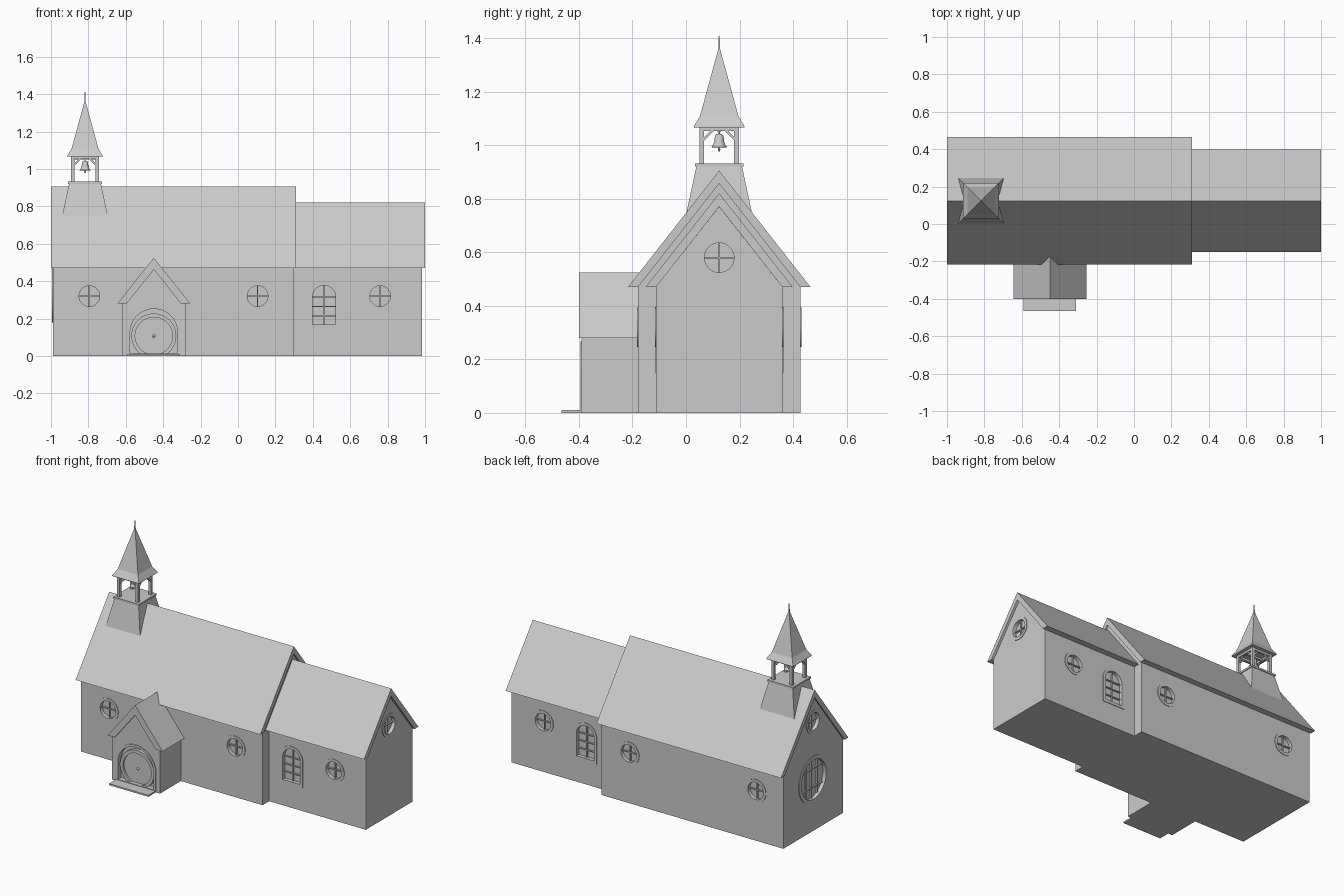
import bpy, bmesh, math
from mathutils import Matrix, Vector

if "Cube" in bpy.data.objects:
    bpy.data.objects.remove(bpy.data.objects["Cube"])

stone = bpy.data.materials.new("plain_grey")
stone.diffuse_color = (0.6, 0.6, 0.6, 1)
stone.use_nodes = True
stone.node_tree.nodes["Principled BSDF"].inputs["Base Color"].default_value = stone.diffuse_color
YC = 0.124          # ridge line of the church
TX = -0.818         # tower centre
PX = -0.45          # porch centre
DIRS = {'front': ((1, 0, 0), (0, -1, 0)), 'back': ((-1, 0, 0), (0, 1, 0)),
        'right': ((0, 1, 0), (1, 0, 0)), 'left': ((0, -1, 0), (-1, 0, 0))}


def frame(side, x, y, z):
    """Local u across, v up, w outward from a wall."""
    u, w = (Vector(d) for d in DIRS[side])
    m = Matrix((u, Vector((0, 0, 1)), w)).transposed().to_4x4()
    m.translation = (x, y, z)
    return m


def finish(name, bm, smooth=False):
    bmesh.ops.recalc_face_normals(bm, faces=bm.faces)
    me = bpy.data.meshes.new(name)
    bm.to_mesh(me)
    bm.free()
    me.materials.append(stone)
    ob = bpy.data.objects.new(name, me)
    bpy.context.collection.objects.link(ob)
    if smooth:
        bpy.ops.object.select_all(action='DESELECT')
        ob.select_set(True)
        bpy.context.view_layer.objects.active = ob
        bpy.ops.object.shade_smooth_by_angle(angle=math.radians(35))
    return ob


def loft(bm, loops, cap=True, closed=False):
    rings = [[bm.verts.new(p) for p in lp] for lp in loops]
    n = len(rings[0])
    for a, b in zip(rings, rings[1:] + (rings[:1] if closed else [])):
        for i in range(n):
            j = (i + 1) % n
            bm.faces.new((a[i], a[j], b[j], b[i]))
    if cap and not closed:
        bm.faces.new(rings[0][::-1])
        bm.faces.new(rings[-1])


def at(m, pts, w):
    return [m @ Vector((u, v, w)) for u, v in pts]


def prism(bm, m, pts, w0, w1):
    loft(bm, [at(m, pts, w0), at(m, pts, w1)])


def solid(name, m, pts, w0, w1, smooth=False):
    bm = bmesh.new()
    prism(bm, m, pts, w0, w1)
    return finish(name, bm, smooth)


def ring(name, m, outer, inner, w0, w1):
    bm = bmesh.new()
    loft(bm, [at(m, outer, w0), at(m, outer, w1), at(m, inner, w1), at(m, inner, w0)], closed=True)
    return finish(name, bm, True)


def rect(u0, u1, v0, v1):
    return [(u0, v0), (u1, v0), (u1, v1), (u0, v1)]


def circle(r, n=48):
    return [(r * math.cos(2 * math.pi * i / n), r * math.sin(2 * math.pi * i / n)) for i in range(n)]


def arch(r, base, n=24):
    """Round-headed outline, springing line at v = 0."""
    return [(-r, base), (r, base)] + [(r * math.cos(math.pi * i / n), r * math.sin(math.pi * i / n))
                                      for i in range(n + 1)]


def gable(half, eave, apex):
    return [(-half, 0), (half, 0), (half, eave), (0, apex), (-half, eave)]


def chevron(half, inner, eave, apex):
    top_in = eave + inner * (apex - eave) / half
    return [(-half, eave), (-inner, eave), (0, top_in), (inner, eave), (half, eave), (0, apex)]


def carve(wall, pockets):
    """Cut the window pockets into a wall."""
    bm = bmesh.new()
    for m, pts, depth in pockets:
        prism(bm, m, pts, -depth, 0.03)
    cut = finish("cutter", bm)
    cut.hide_render = True
    mod = wall.modifiers.new("pockets", 'BOOLEAN')
    mod.operation, mod.solver, mod.object = 'DIFFERENCE', 'EXACT', cut
    dg = bpy.context.evaluated_depsgraph_get()
    me = bpy.data.meshes.new_from_object(wall.evaluated_get(dg))
    wall.modifiers.clear()
    wall.data = me
    bpy.data.objects.remove(cut)


def bars(name, m, rects):
    bm = bmesh.new()
    for r in rects:
        prism(bm, m, rect(*r), -0.021, -0.010)
    finish(name, bm)


def round_window(name, m, r=0.073, t=0.018, offs_v=(0,), offs_h=(0,)):
    ring(name + "_frame", m, circle(r), circle(r - t), -0.0195, 0.004)
    k, b = r - t + 0.002, 0.003
    ch = lambda o: math.sqrt(k * k - o * o)
    bars(name + "_bars", m, [(o - b, o + b, -ch(o), ch(o)) for o in offs_v]
         + [(-ch(o), ch(o), o - b, o + b) for o in offs_h])
    return m, circle(r - t / 2), 0.02


def arched_window(name, m):
    ring(name + "_frame", m, arch(0.08, -0.165), arch(0.062, -0.147), -0.0195, 0.004)
    bars(name + "_bars", m, [(-0.003, 0.003, -0.149, 0.063)]
         + [(-0.064, 0.064, v - 0.003, v + 0.003) for v in (-0.1, -0.05, 0)])
    return m, arch(0.071, -0.156), 0.02


# Nave and chancel: walls and roofs
right = frame('right', 0, YC, 0)
nave = solid("nave_walls", right, gable(0.303, 0.47, 0.858), -0.99, 0.30)
chancel = solid("chancel_walls", right, gable(0.236, 0.47, 0.77), 0.29, 0.985)
solid("nave_roof", right, chevron(0.341, 0.303, 0.47, 0.905), -1.0, 0.31)
solid("chancel_roof", right, chevron(0.275, 0.236, 0.47, 0.82), 0.29, 1.0)

# Windows, the same on both long sides
nave_cuts, chancel_cuts = [], []
for side, s in (('front', -1), ('back', 1)):
    for x in (-0.795, 0.105):
        nave_cuts.append(round_window("nave_window", frame(side, x, YC + s * 0.303, 0.32)))
    m = frame(side, 0.76, YC + s * 0.236, 0.32)
    chancel_cuts.append(round_window("chancel_window", m))
    chancel_cuts.append(arched_window("arched_window", frame(side, 0.46, YC + s * 0.236, 0.315)))
chancel_cuts.append(round_window("east_window", frame('right', 0.985, YC, 0.58)))
nave_cuts.append(round_window("west_upper_window", frame('left', -0.99, YC, 0.70)))
nave_cuts.append(round_window("west_large_window", frame('left', -0.99, YC, 0.33), 0.15, 0.025,
                              (-0.06, 0, 0.06), (-0.06, 0.06)))
carve(nave, nave_cuts)
carve(chancel, chancel_cuts)

# Porch with arched frame, round door, knob and step
front = frame('front', PX, 0, 0)
porch = solid("porch_walls", front, gable(0.17, 0.28, 0.475), 0.15, 0.39)
solid("porch_roof", front, chevron(0.195, 0.145, 0.28, 0.525), 0.15, 0.40)
m = frame('front', PX, -0.39, 0.125)
ring("door_arch", m, arch(0.142, -0.124), arch(0.127, -0.111), -0.0295, 0.004)
carve(porch, [(m, arch(0.134, -0.117), 0.03)])
m = frame('front', PX, -0.39, 0.107)
clip = lambda pts: [(u, max(v, -0.095)) for u, v in pts]
ring("door_ring", m, clip(circle(0.12)), clip(circle(0.10)), -0.032, -0.010)
solid("round_door", m, clip(circle(0.102)), -0.032, -0.022, True)
bm = bmesh.new()
bmesh.ops.create_uvsphere(bm, u_segments=16, v_segments=8, radius=0.008,
                          matrix=Matrix.Translation((PX, -0.372, 0.107)))
finish("door_knob", bm, True)
solid("porch_step", front, rect(-0.14, 0.14, 0, 0.01), 0.385, 0.465)


# Bell tower
def square_stack(name, levels):
    bm = bmesh.new()
    loft(bm, [[(TX + a * h, YC + b * h, z) for a, b in ((-1, -1), (1, -1), (1, 1), (-1, 1))]
              for h, z in levels])
    return finish(name, bm)


square_stack("tower_skirt", [(0.125, 0.735), (0.085, 0.922)])
square_stack("tower_plate", [(0.091, 0.920), (0.091, 0.932)])
square_stack("spire", [(0.095, 1.066), (0.095, 1.070), (0.072, 1.108), (0.003, 1.36)])
square_stack("finial", [(0.004, 1.34), (0.0015, 1.41)])
bm = bmesh.new()
for side in DIRS:
    m = frame(side, TX, YC, 0)
    prism(bm, m, rect(-0.074, -0.056, 0.93, 1.068), 0.056, 0.074)      # post
    prism(bm, m, rect(-0.056, 0.056, 1.052, 1.068), 0.058, 0.072)      # top beam
    for s in (-1, 1):                                                  # corner braces
        prism(bm, m, [(s * 0.056, 1.018), (s * 0.056, 1.03), (s * 0.034, 1.052), (s * 0.022, 1.052)],
              0.060, 0.070)
finish("belfry_frame", bm)
bm = bmesh.new()
prism(bm, frame('front', TX, YC, 0), rect(-0.06, 0.06, 1.05, 1.062), -0.006, 0.006)
finish("bell_beam", bm)

# Bell and clapper
bm = bmesh.new()
profile = [(0.003, 1.055), (0.003, 1.043), (0.011, 1.041), (0.016, 1.034), (0.018, 1.015),
           (0.022, 1.002), (0.030, 0.993), (0.027, 0.992), (0.016, 1.005), (0.012, 1.03)]
loft(bm, [[(TX + u, YC + v, z) for u, v in circle(r, 24)] for r, z in profile])
finish("bell", bm, True)
bm = bmesh.new()
loft(bm, [[(TX + u, YC + v, z) for u, v in circle(r, 12)]
          for r, z in ((0.002, 1.03), (0.002, 0.99), (0.005, 0.984), (0.002, 0.977))])
finish("bell_clapper", bm, True)
